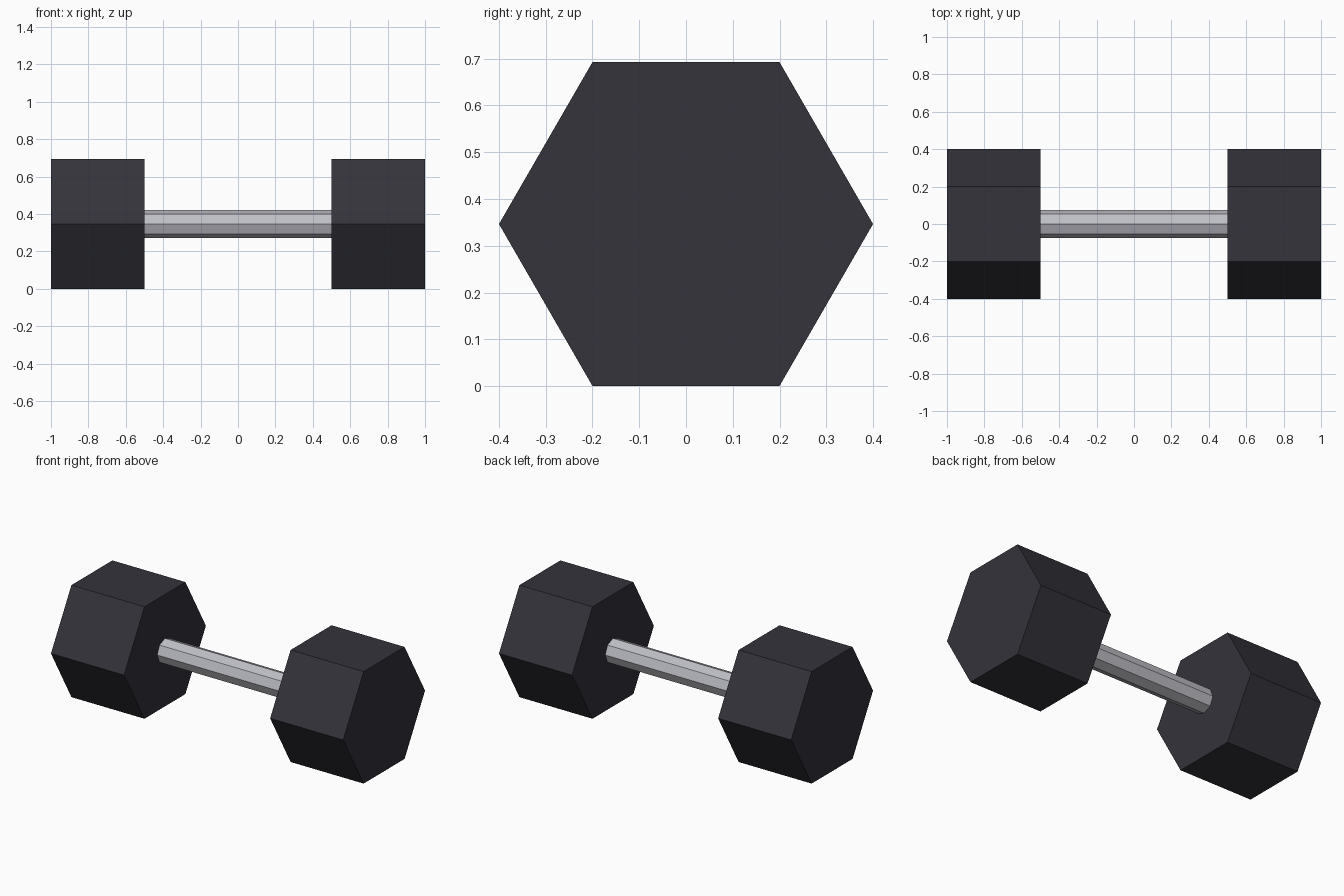
import bpy
import math

cube = bpy.data.objects.get("Cube")
if cube:
    bpy.data.objects.remove(cube, do_unlink=True)


def make_material(name, rgb):
    mat = bpy.data.materials.new(name)
    mat.use_nodes = True
    color = (*rgb, 1)
    mat.diffuse_color = color
    mat.node_tree.nodes["Principled BSDF"].inputs["Base Color"].default_value = color
    return mat


def make_prism(name, sides, radius, length, x, mat, turn=0):
    """Flat-sided prism lying along x."""
    bpy.ops.mesh.primitive_cylinder_add(
        vertices=sides, radius=radius, depth=length,
        location=(x, 0, CENTER_Z), rotation=(turn, math.pi / 2, 0))
    obj = bpy.context.object
    obj.name = name
    obj.data.materials.append(mat)
    # Bake the rotation so the part keeps clean axes
    bpy.ops.object.transform_apply(location=False, rotation=True, scale=False)
    return obj


HEAD_RADIUS = 0.4
HEAD_LENGTH = 0.5
CENTER_Z = HEAD_RADIUS * math.sin(math.pi / 3)

rubber = make_material("dark rubber", (0.033, 0.033, 0.043))
steel = make_material("grey steel", (0.52, 0.52, 0.57))

# Hexagonal weights resting on a flat side
for side, name in ((1, "left_weight"), (-1, "right_weight")):
    make_prism(name, 6, HEAD_RADIUS, HEAD_LENGTH, side * 0.75, rubber)

# Octagonal grip, its ends sunk slightly into the weights
make_prism("handle", 8, 0.075, 1.04, 0, steel)
